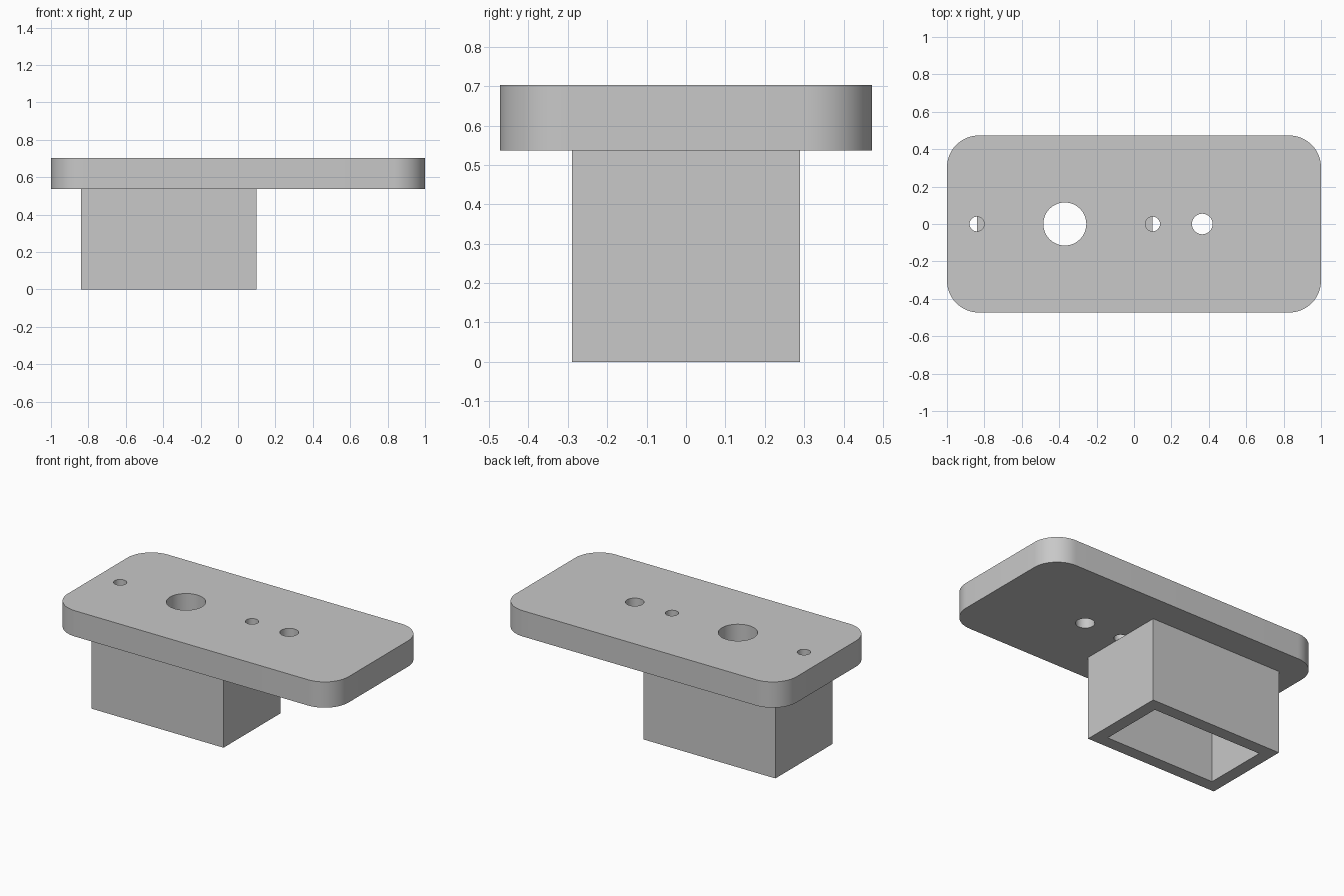
import bpy
import bmesh
from math import radians

old = bpy.data.objects.get("Cube")
if old:
    bpy.data.objects.remove(old, do_unlink=True)

PLATE_BOTTOM, PLATE_TOP = 0.537, 0.703
HALF_DEPTH, CORNER = 0.473, 0.17
SLEEVE_X0, SLEEVE_X1, SLEEVE_HALF, WALL = -0.84, 0.10, 0.29, 0.08

grey = bpy.data.materials.new("plain_grey")
grey.use_nodes = True
colour = (0.58, 0.58, 0.58, 1)
grey.diffuse_color = colour
grey.node_tree.nodes["Principled BSDF"].inputs["Base Color"].default_value = colour


def box(name, x0, x1, half_y, z0, z1, corner=0):
    """Box between the given limits, with optional rounded vertical edges."""
    bm = bmesh.new()
    bmesh.ops.create_cube(bm, size=1)
    for v in bm.verts:
        v.co.x = x1 if v.co.x > 0 else x0
        v.co.y = half_y if v.co.y > 0 else -half_y
        v.co.z = z1 if v.co.z > 0 else z0
    if corner:
        upright = [e for e in bm.edges
                   if abs(e.verts[0].co.z - e.verts[1].co.z) > 0.01]
        bmesh.ops.bevel(bm, geom=upright, offset=corner, segments=16,
                        profile=0.5, affect='EDGES')
    mesh = bpy.data.meshes.new(name)
    bm.to_mesh(mesh)
    bm.free()
    mesh.materials.append(grey)
    obj = bpy.data.objects.new(name, mesh)
    bpy.context.collection.objects.link(obj)
    return obj


def cut(target, cutter):
    """Subtract the cutter from the target and discard the cutter."""
    cutter.hide_render = True
    mod = target.modifiers.new("cut", 'BOOLEAN')
    mod.operation = 'DIFFERENCE'
    mod.solver = 'EXACT'
    mod.object = cutter
    with bpy.context.temp_override(object=target, active_object=target):
        bpy.ops.object.modifier_apply(modifier=mod.name)
    bpy.data.objects.remove(cutter, do_unlink=True)


# Rounded top plate
plate = box("top_plate", -1, 1, HALF_DEPTH, PLATE_BOTTOM, PLATE_TOP, CORNER)

# Large opening, cable hole, and two screw holes over the sleeve walls
for x, radius in ((-0.37, 0.115), (0.365, 0.055),
                  (SLEEVE_X0, 0.039), (SLEEVE_X1, 0.039)):
    bpy.ops.mesh.primitive_cylinder_add(
        vertices=48, radius=radius, depth=1, location=(x, 0, PLATE_TOP))
    drill = bpy.context.object
    drill.data.materials.append(grey)
    cut(plate, drill)

# Hollow rectangular sleeve below the plate
sleeve = box("sleeve", SLEEVE_X0, SLEEVE_X1, SLEEVE_HALF, 0, PLATE_BOTTOM)
cut(sleeve, box("sleeve_cavity", SLEEVE_X0 + WALL, SLEEVE_X1 - WALL,
                SLEEVE_HALF - WALL, -0.1, PLATE_TOP))

# Smooth the curved walls, keep flat faces crisp
bpy.ops.object.select_all(action='DESELECT')
plate.select_set(True)
bpy.context.view_layer.objects.active = plate
bpy.ops.object.shade_smooth_by_angle(angle=radians(30))
